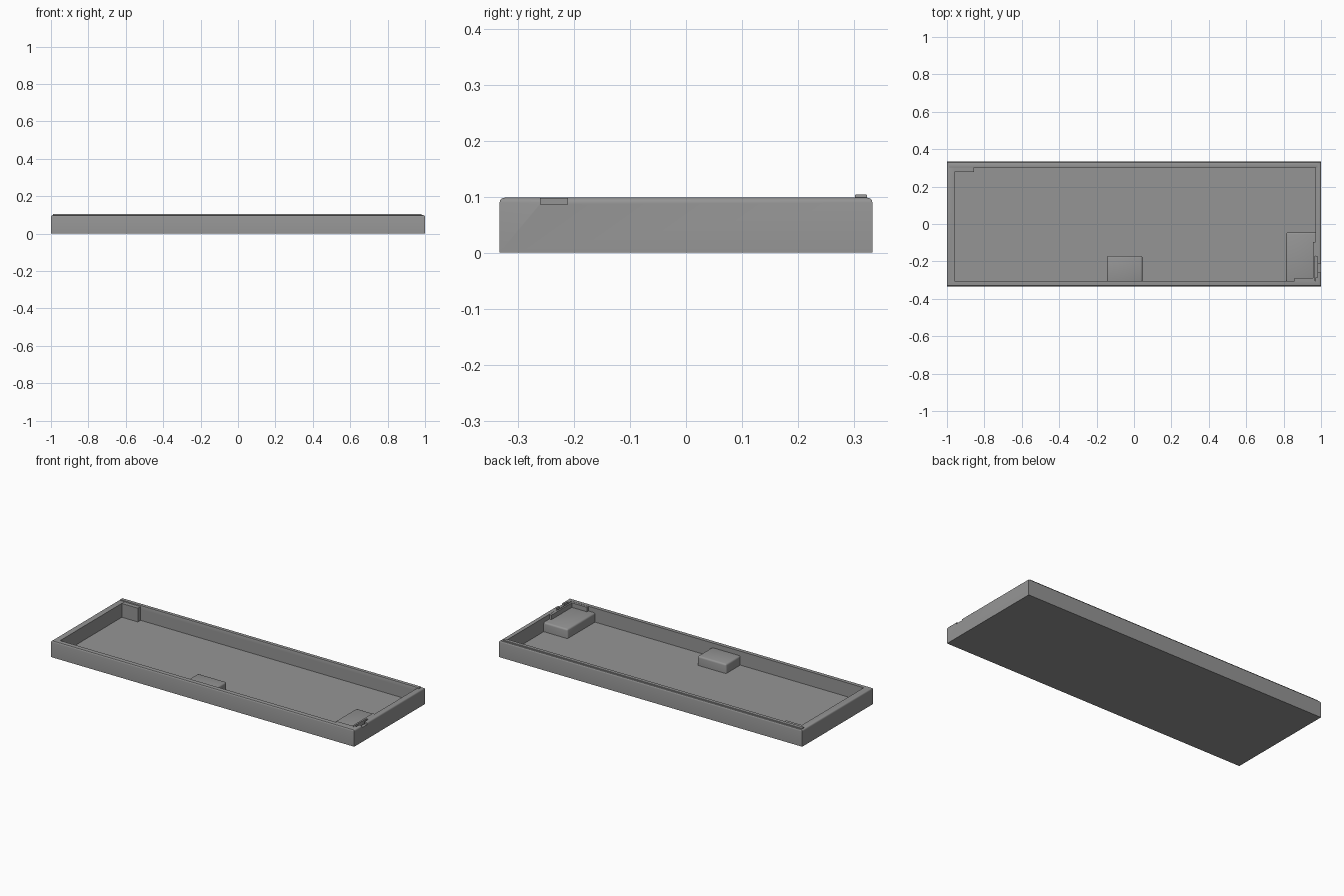
import bpy
import bmesh

if "Cube" in bpy.data.objects:
    bpy.data.objects.remove(bpy.data.objects["Cube"])

grey = bpy.data.materials.new("mid_grey")
grey.diffuse_color = (0.3, 0.3, 0.3, 1)
grey.use_nodes = True
grey.node_tree.nodes["Principled BSDF"].inputs["Base Color"].default_value = grey.diffuse_color


def box(name, x, y, z, bevel=0.0, verticals=False, segments=3):
    """Box from (min, max) ranges, rounding the top and optionally upright edges."""
    bm = bmesh.new()
    bmesh.ops.create_cube(bm, size=1)
    for v in bm.verts:
        for i, (a, b) in enumerate((x, y, z)):
            v.co[i] = b if v.co[i] > 0 else a
    if bevel:
        edges = []
        for e in bm.edges:
            heights = [v.co.z for v in e.verts]
            upright = abs(heights[0] - heights[1]) > 1e-5
            if (upright and verticals) or min(heights) > z[1] - 1e-5:
                edges.append(e)
        bmesh.ops.bevel(bm, geom=edges, offset=bevel, segments=segments,
                        profile=0.5, affect='EDGES')
    bmesh.ops.recalc_face_normals(bm, faces=bm.faces)
    me = bpy.data.meshes.new(name)
    bm.to_mesh(me)
    bm.free()
    ob = bpy.data.objects.new(name, me)
    bpy.context.collection.objects.link(ob)
    me.materials.append(grey)
    return ob


def cut(target, cutter):
    m = target.modifiers.new("cut", 'BOOLEAN')
    m.operation = 'DIFFERENCE'
    m.solver = 'EXACT'
    m.object = cutter
    cutter.hide_render = True
    cutter.hide_viewport = True


# Tray shell with rounded upper rim
tray = box("tray", (-1, 1), (-0.333, 0.333), (0, 0.098), 0.009)
cut(tray, box("cavity_cutter", (-0.96, 0.97), (-0.304, 0.303), (0.015, 0.2)))
# Pocket and side opening in the right wall
cut(tray, box("pocket_cutter", (0.967, 0.982), (-0.285, -0.175), (0.073, 0.2)))
cut(tray, box("opening_cutter", (0.98, 1.1), (-0.26, -0.212), (0.086, 0.2)))

parts = [
    tray,
    # Raised lip along the back rim
    box("back_lip", (-0.99, 0.982), (0.302, 0.323), (0.08, 0.104), 0.002, segments=2),
    # Thickened wall pieces in the corners
    box("back_left_pad", (-0.97, -0.855), (0.277, 0.31), (0.01, 0.097)),
    box("right_wall_pad", (0.956, 0.9665), (-0.31, -0.097), (0.01, 0.097)),
    box("right_wall_pad_root", (0.96, 0.975), (-0.172, -0.097), (0.01, 0.097)),
    box("front_wall_pad", (0.857, 0.962), (-0.315, -0.29), (0.01, 0.097)),
    # Raised blocks on the floor
    box("front_block", (-0.145, 0.045), (-0.32, -0.17), (0.01, 0.07), 0.01, True),
    box("corner_block", (0.813, 0.982), (-0.32, -0.045), (0.01, 0.07), 0.01, True),
]

# Smooth the rounded edges, keep the corners sharp
for ob in parts:
    bpy.ops.object.select_all(action='DESELECT')
    ob.select_set(True)
    bpy.context.view_layer.objects.active = ob
    bpy.ops.object.shade_smooth_by_angle()
